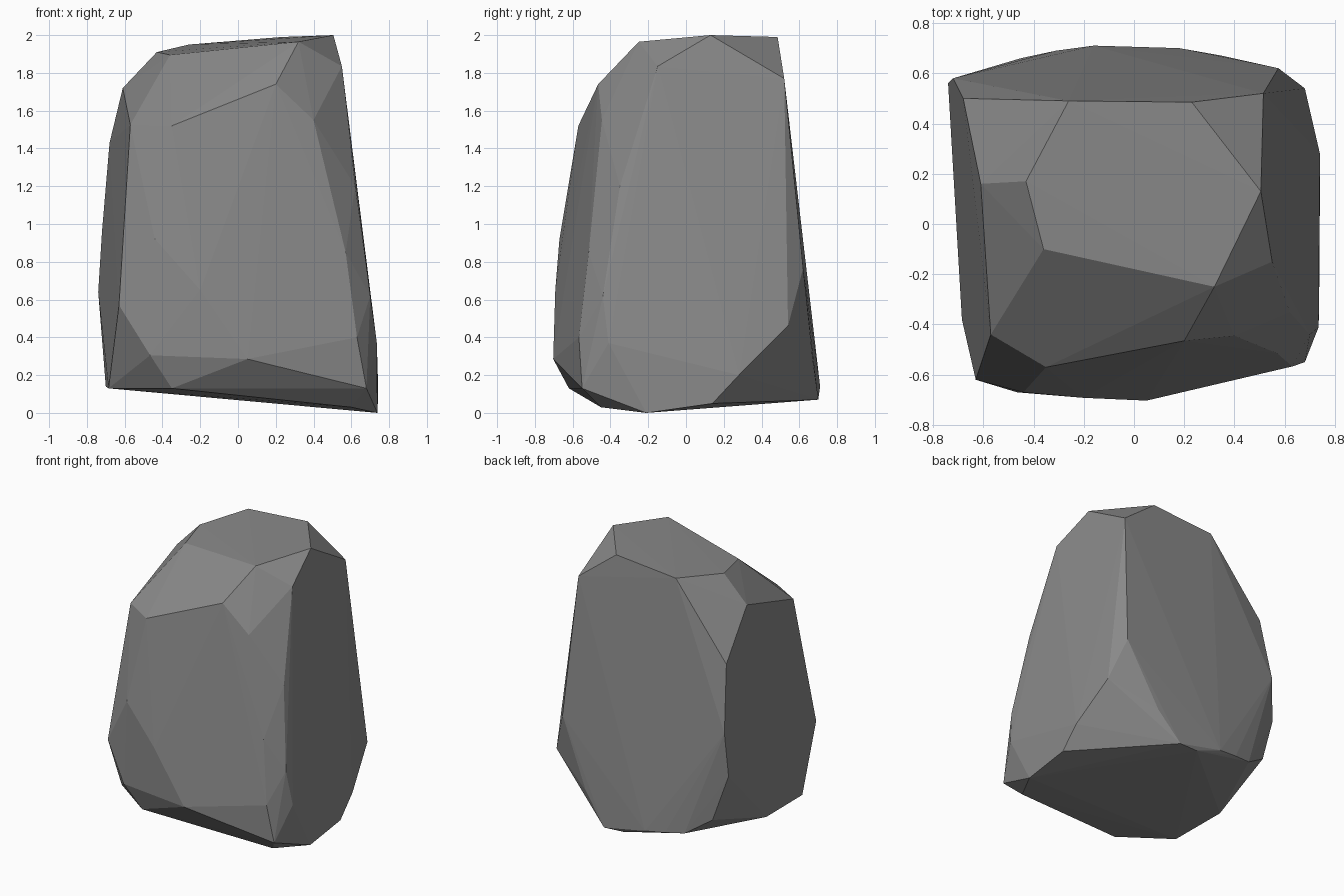
import bpy, bmesh

# Corner points of the boulder, in tiers from top to bottom
crown = [(-.36, -.10, 1.895), (.32, -.25, 1.965), (.505, .13, 2.0), (.23, .485, 1.99),
         (-.26, .49, 1.95), (-.43, .17, 1.91)]
shoulder = [(.515, .52, 1.77), (.55, -.15, 1.835), (.20, -.465, 1.74), (.40, -.445, 1.55),
            (-.35, -.57, 1.52), (-.57, -.44, 1.525), (-.61, .16, 1.72), (-.68, .50, 1.43)]
waist = [(.62, -.35, 1.2), (.57, -.515, .85), (.70, -.44, .62), (-.44, -.67, .92),
         (-.20, -.692, .65), (-.63, -.62, .57), (-.72, .58, .96), (-.74, .56, .64),
         (.575, .62, .765), (.68, .54, .46)]
foot = [(.735, -.41, .37), (.63, -.567, .40), (.05, -.703, .285), (-.465, -.67, .305),
        (.74, .28, .20), (.35, .67, .285), (-.63, .59, .30), (-.45, .66, .18),
        (-.31, .69, .16), (-.16, .71, .14)]
base = [(.68, -.55, .13), (.60, -.45, .03), (.738, -.21, 0), (.74, .14, .05),
        (.18, .70, .07), (.03, .69, .075), (-.70, .06, .14), (-.685, -.38, .13),
        (-.35, -.62, .13)]

# Boulder: flat-faced hull round all tiers
bm = bmesh.new()
for tier in (crown, shoulder, waist, foot, base):
    for p in tier:
        bm.verts.new(p)
hull = bmesh.ops.convex_hull(bm, input=bm.verts[:])
inside = {v for v in hull["geom_interior"] + hull["geom_unused"]
          if isinstance(v, bmesh.types.BMVert)}
bmesh.ops.delete(bm, geom=list(inside), context='VERTS')
bmesh.ops.recalc_face_normals(bm, faces=bm.faces[:])
mesh = bpy.data.meshes.new("boulder")
bm.to_mesh(mesh)
bm.free()

# One plain stone grey
stone = bpy.data.materials.new("stone grey")
stone.diffuse_color = (.25, .25, .25, 1)
mesh.materials.append(stone)
bpy.context.collection.objects.link(bpy.data.objects.new("boulder", mesh))
